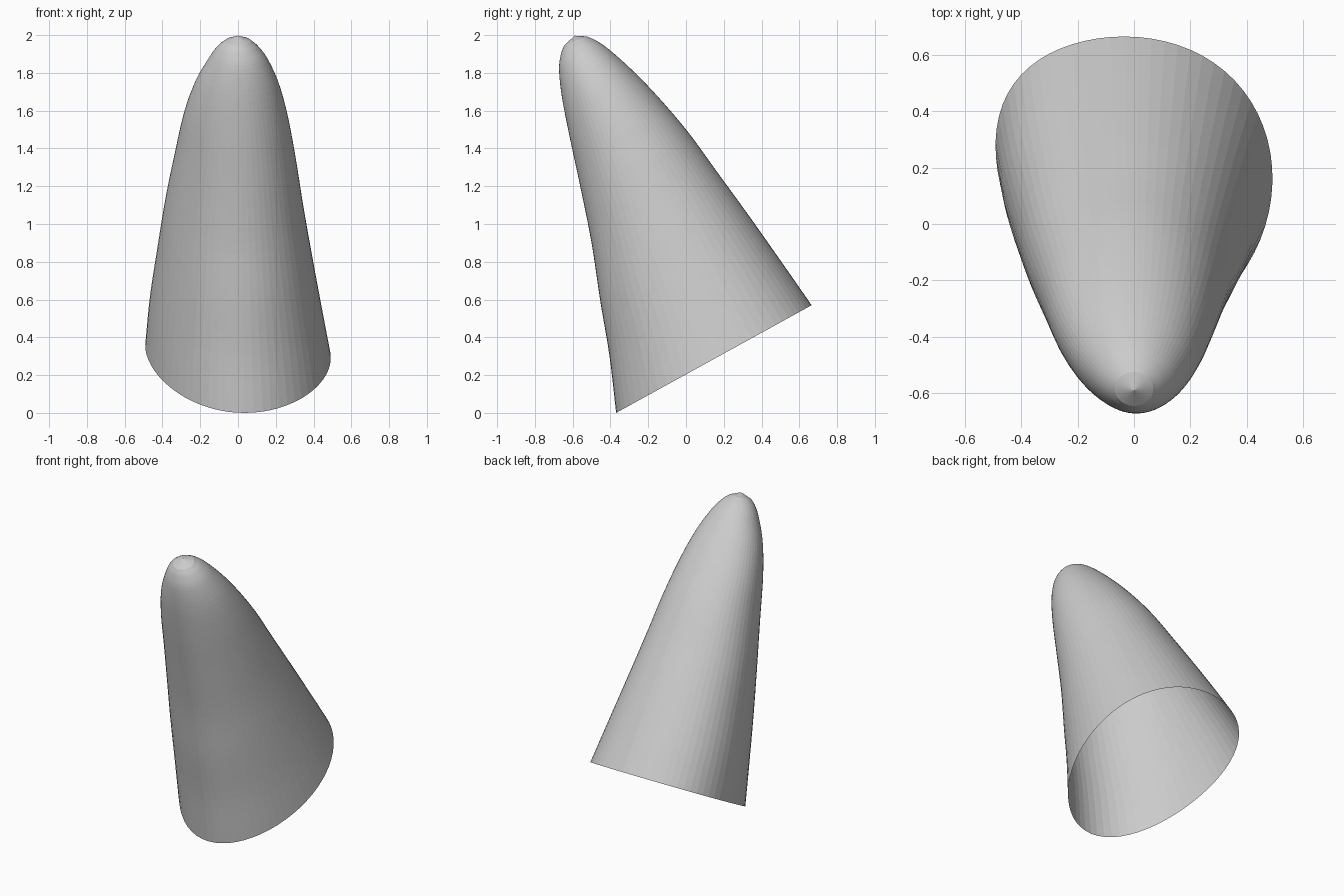
import bpy, bmesh, math

if "Cube" in bpy.data.objects:
    bpy.data.objects.remove(bpy.data.objects["Cube"])

SEGMENTS = 64
STEPS = 5

# Cross-sections, base to tip: front y, front z, back y, back z, left and right half-width
SECTIONS = [
    (-.370, .00, .665, .57, .490, .490),
    (-.405, .30, .500, .807, .465, .440),
    (-.455, .60, .325, 1.055, .425, .390),
    (-.500, .90, .165, 1.275, .385, .345),
    (-.560, 1.20, .010, 1.488, .335, .305),
    (-.620, 1.48, -.145, 1.67, .285, .262),
    (-.658, 1.68, -.280, 1.81, .225, .215),
    (-.672, 1.82, -.400, 1.918, .155, .158),
    (-.662, 1.90, -.470, 1.968, .110, .110),
    (-.645, 1.945, -.525, 1.993, .068, .068),
]
TIP = (0, -.59, 1.997)


def spline(p0, p1, p2, p3, t):
    """Smooth blend between two neighbouring sections."""
    return [.5 * (2*b + (c - a)*t + (2*a - 5*b + 4*c - d)*t*t
                  + (3*b - a - 3*c + d)*t**3)
            for a, b, c, d in zip(p0, p1, p2, p3)]


def ring(section, fade):
    """Slightly egg-shaped tilted ring, wider towards the back."""
    fy, fz, by, bz, left, right = section
    points = []
    for i in range(SEGMENTS):
        a = math.tau * i / SEGMENTS
        sn, cs = math.sin(a), math.cos(a)
        width = right if sn > 0 else left
        s = .5 - .5*cs + fade * (.07 - .02*sn) * sn*sn
        points.append((width*sn + .035*fade*cs,
                       fy + (by - fy)*s, fz + (bz - fz)*s))
    return points


# Curved hollow horn shell, open at the slanted base
bm = bmesh.new()
last = len(SECTIONS) - 1
first = [2*a - b for a, b in zip(SECTIONS[0], SECTIONS[1])]
end = [2*a - b for a, b in zip(SECTIONS[last], SECTIONS[last - 1])]
keys = [first] + SECTIONS + [end]
loops = []
for k in range(last):
    for j in range(STEPS):
        u = (k + j/STEPS) / last
        sec = spline(*keys[k:k + 4], j/STEPS)
        loops.append([bm.verts.new(p) for p in ring(sec, 1 - u)])
loops.append([bm.verts.new(p) for p in ring(SECTIONS[last], 0)])

for low, high in zip(loops, loops[1:]):
    for i in range(SEGMENTS):
        n = (i + 1) % SEGMENTS
        bm.faces.new((low[i], low[n], high[n], high[i]))

# Rounded tip
tip = bm.verts.new(TIP)
for i in range(SEGMENTS):
    bm.faces.new((loops[-1][i], loops[-1][(i + 1) % SEGMENTS], tip))

mesh = bpy.data.meshes.new("horn_shell")
bm.to_mesh(mesh)
bm.free()
horn = bpy.data.objects.new("horn_shell", mesh)
bpy.context.collection.objects.link(horn)
